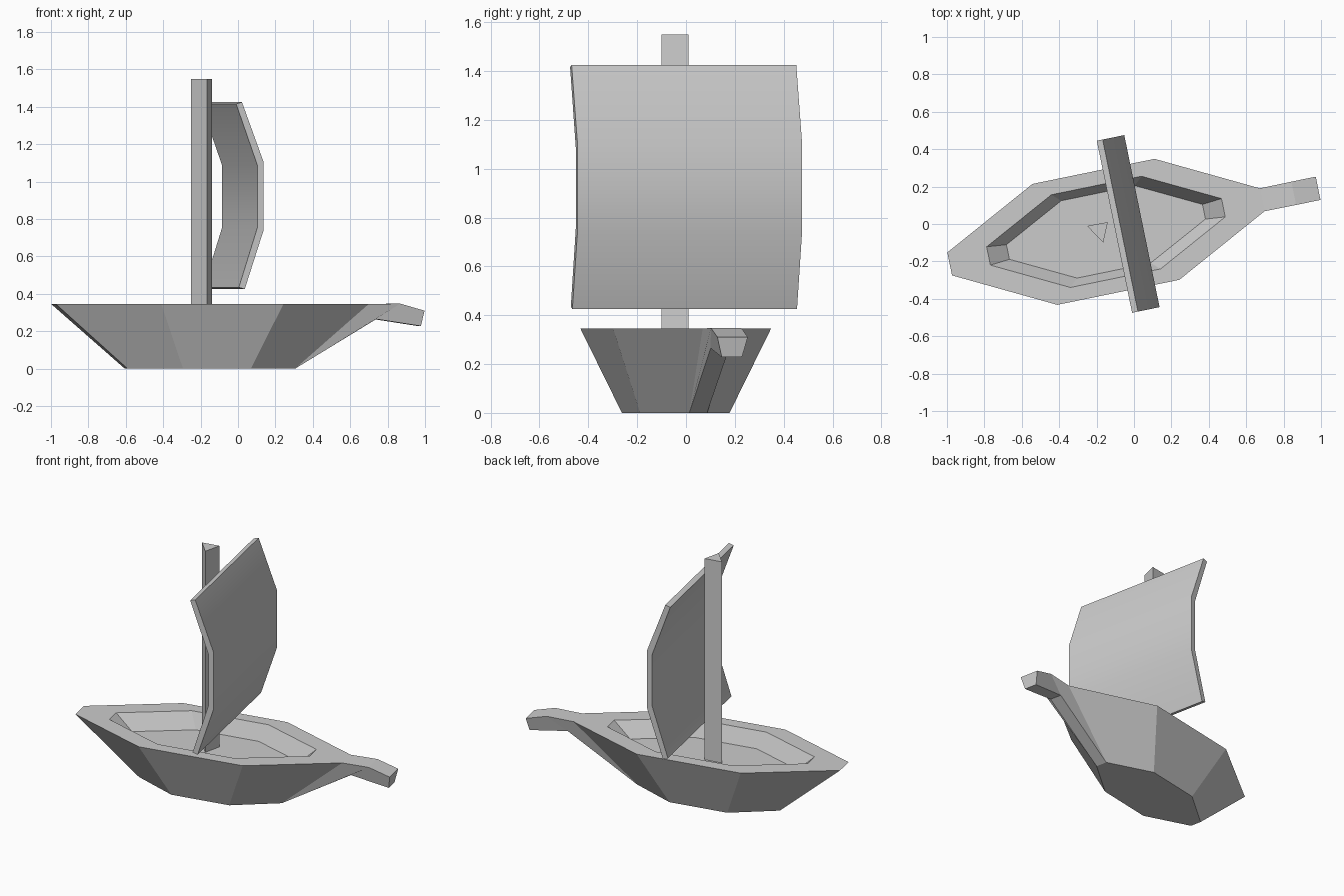
import bpy
import bmesh
import math

if "Cube" in bpy.data.objects:
    bpy.data.objects.remove(bpy.data.objects["Cube"], do_unlink=True)

CENTRE = (-0.15, -0.042, 0)
HEADING = math.radians(11.6)

grey = bpy.data.materials.new("plain grey")
grey.use_nodes = True
grey.diffuse_color = (0.6, 0.6, 0.6, 1)
grey.node_tree.nodes["Principled BSDF"].inputs["Base Color"].default_value = (0.6, 0.6, 0.6, 1)


def bridge(bm, a, b, skip=()):
    """Join two vertex loops with quads, leaving out the skipped sides."""
    n = len(a)
    for i in range(n):
        if i not in skip:
            j = (i + 1) % n
            bm.faces.new((a[i], a[j], b[j], b[i]))


def finish(bm, name):
    """Turn the mesh into an object set along the boat's heading."""
    bmesh.ops.recalc_face_normals(bm, faces=bm.faces)
    mesh = bpy.data.meshes.new(name)
    bm.to_mesh(mesh)
    bm.free()
    mesh.materials.append(grey)
    obj = bpy.data.objects.new(name, mesh)
    bpy.context.collection.objects.link(obj)
    obj.location = CENTRE
    obj.rotation_euler.z = HEADING
    return obj


def loft(name, sections):
    """Closed solid through a row of matching cross-sections."""
    bm = bmesh.new()
    loops = [[bm.verts.new(p) for p in s] for s in sections]
    for a, b in zip(loops, loops[1:]):
        bridge(bm, a, b)
    bm.faces.new(loops[0])
    bm.faces.new(loops[-1])
    return finish(bm, name)


# Hull: eight-sided rings for the keel, rim, inner rim and floor
def ring(bm, end, end_w, mid, mid_w, z):
    outline = [(end, -end_w), (end, end_w), (mid, mid_w), (-mid, mid_w),
               (-end, end_w), (-end, -end_w), (-mid, -mid_w), (mid, -mid_w)]
    return [bm.verts.new((x, y, z)) for x, y in outline]


bm = bmesh.new()
keel = ring(bm, 0.457, 0.037, 0.185, 0.187, 0)
rim = ring(bm, 0.853, 0.0625, 0.333, 0.33, 0.345)
inner = ring(bm, 0.641, 0.05, 0.246, 0.253, 0.345)
floor = ring(bm, 0.535, 0.04, 0.201, 0.211, 0.247)
bm.faces.new(keel)
bridge(bm, keel, rim, skip=(0,))
bridge(bm, rim, inner)
bridge(bm, inner, floor)
bm.faces.new(floor)

# Drooping prow grown out of the open bow side
prow = [rim[0], rim[1], keel[1], keel[0]]
for top_x, top_z, low_x, low_z, low_w in ((1.025, 0.348, 0.9, 0.265, 0.039),
                                          (1.158, 0.31, 1.143, 0.228, 0.042)):
    section = [bm.verts.new(p) for p in (
        (top_x, -0.0635, top_z), (top_x, 0.0635, top_z),
        (low_x, low_w, low_z), (low_x, -low_w, low_z))]
    bridge(bm, prow, section)
    prow = section
bm.faces.new(prow)
finish(bm, "hull")

# Three-sided mast standing on the floor
triangle = [(-0.092, 0.051), (0.02, 0.049), (-0.026, -0.054)]
loft("mast", [[(x, y, z) for x, y in triangle] for z in (0.247, 1.55)])

# Billowing sail: inner and outer edge at each bend
bends = [(0.05, 1.416, 0.082, 1.425), (0.167, 1.085, 0.2, 1.105),
         (0.167, 0.757, 0.2, 0.74), (0.065, 0.435, 0.097, 0.425)]
sail = loft("sail", [[(xi, -0.452, zi), (xi, 0.487, zi),
                      (xo, 0.487, zo), (xo, -0.452, zo)]
                     for xi, zi, xo, zo in bends])
bpy.ops.object.select_all(action="DESELECT")
sail.select_set(True)
bpy.context.view_layer.objects.active = sail
bpy.ops.object.shade_smooth_by_angle(angle=math.radians(35))
